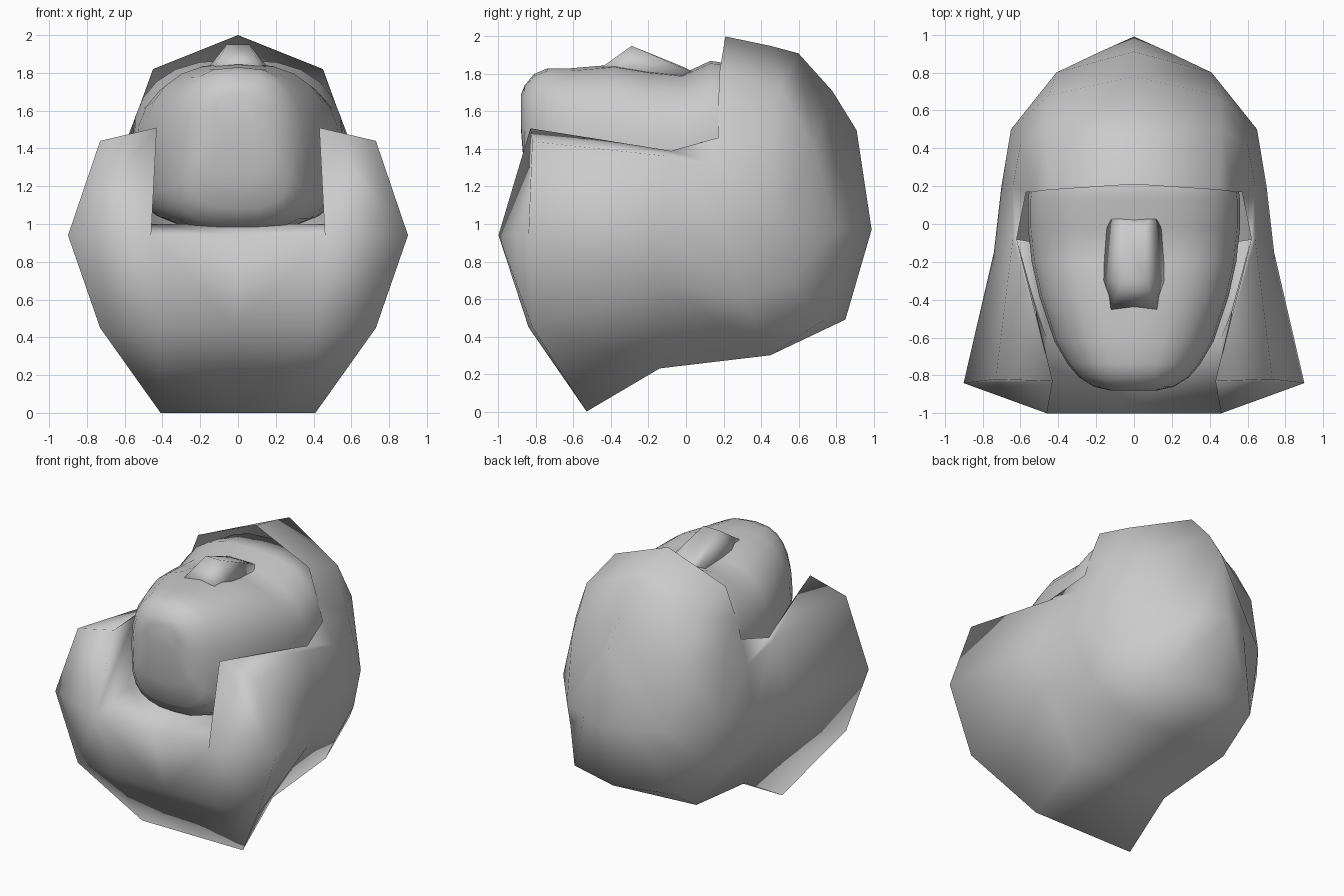
import bpy
import bmesh
import math

cube = bpy.data.objects.get("Cube")
if cube:
    bpy.data.objects.remove(cube, do_unlink=True)

# One plain material
grey = bpy.data.materials.new("plain grey")
grey.use_nodes = True
colour = (0.6, 0.6, 0.6, 1)
grey.diffuse_color = colour
grey.node_tree.nodes["Principled BSDF"].inputs["Base Color"].default_value = colour


def loft(bm, sections):
    """Bridge neighbouring sections that have equal point counts."""
    rows = [[bm.verts.new(p) for p in section] for section in sections]
    for a, b in zip(rows, rows[1:]):
        for i in range(len(a) - 1):
            bm.faces.new((a[i], a[i + 1], b[i + 1], b[i]))
    return rows


def finish(bm, name, mirror=False):
    """Clean the mesh, make the object and shade it smooth."""
    bmesh.ops.remove_doubles(bm, verts=bm.verts, dist=0.001)
    if mirror:
        half = bm.verts[:] + bm.edges[:] + bm.faces[:]
        bmesh.ops.mirror(bm, geom=half, axis='X', merge_dist=0.001)
    bmesh.ops.recalc_face_normals(bm, faces=bm.faces)
    for face in bm.faces:
        face.smooth = True
    mesh = bpy.data.meshes.new(name)
    bm.to_mesh(mesh)
    bm.free()
    mesh.materials.append(grey)
    obj = bpy.data.objects.new(name, mesh)
    bpy.context.collection.objects.link(obj)


# Hood: half cross-sections running from the face opening to the underside
collar = [(.43, -.83, 1.51), (.73, -.82, 1.44), (.9, -.84, .94),
          (.73, -.82, .45), (.41, -.53, 0), (0, -.53, 0)]
cheek = [(.62, -.08, 1.39), (.64, -.08, 1.36), (.74, -.15, .94),
         (.65, -.12, .67), (.38, -.14, .23), (0, -.14, .23)]
temple = [(.57, .17, 1.46), (.64, .2, 1.3), (.7, .2, .96),
          (.61, .3, .6), (.4, .45, .3), (0, .45, .3)]
side = [(.53, .17, 1.6), (.6, .42, 1.42), (.65, .5, 1),
        (.55, .56, .68), (.39, .74, .49), (0, .85, .49)]
crown = [(.45, .18, 1.82), (.46, .5, 1.72), (.45, .68, 1.42),
         (.41, .8, .97), (.2, .9, .97), (0, .99, .97)]
ridge = [(0, .21, 2), (0, .45, 1.95), (0, .6, 1.91),
         (0, .78, 1.71), (0, .91, 1.5), (0, .99, .97)]
bm = bmesh.new()
loft(bm, [collar, cheek, temple, side, crown, ridge])

# Front of the collar: upright flap, curved chest panel and floor under the chin
lip, belly = (.46, -1, .94), (.42, -.84, .45)
loft(bm, [(collar[0], lip, belly, collar[4]),
          (collar[1], collar[2], collar[3], collar[4])])
floor = [(.5, -.1, 1.0), (.46, -.6, 1.0)]
edge = floor + [lip, belly, collar[4]]
loft(bm, [edge, [(0, y, z) for x, y, z in edge]])

# Inner wall of the opening, from the rim down to the floor
loft(bm, [(lip, floor[1], floor[0]), (collar[0], (.52, -.45, 1.45), cheek[0])])
finish(bm, "hood", mirror=True)

# Head lying on its back: rounded sections as (y, half width, top, bottom)
stations = [(-.88, .12, 1.69, 1.5), (-.86, .21, 1.74, 1.25), (-.81, .29, 1.8, 1.08),
            (-.74, .35, 1.83, .99), (-.62, .42, 1.83, .96), (-.38, .5, 1.85, .96),
            (-.2, .54, 1.82, .97), (-.02, .56, 1.8, .98), (.13, .56, 1.87, 1.0),
            (.4, .52, 1.83, 1.0)]
STEPS = 24


def power(value, exponent):
    return math.copysign(abs(value) ** exponent, value)


sections = []
for y, width, top, bottom in stations:
    middle, height = (top + bottom) / 2, (top - bottom) / 2
    ring = []
    for i in range(STEPS + 1):
        a = math.tau * i / STEPS
        up = math.cos(a)
        squareness = .9 if up > 0 else .5
        ring.append((width * power(math.sin(a), .75), y,
                     middle + height * power(up, squareness)))
    sections.append(ring)
bm = bmesh.new()
rows = loft(bm, sections)
bm.faces.new(rows[0][:-1])
bm.faces.new(rows[-1][:-1])
finish(bm, "head")

# Nose: a low wedge with a broad base and a narrow bridge
bm = bmesh.new()
for x, y, z in [(.06, -.29, 1.95), (.07, -.38, 1.88), (.18, -.3, 1.8),
                (.05, -.02, 1.84), (.13, .08, 1.79), (.14, -.5, 1.8)]:
    for s in (-1, 1):
        bm.verts.new((s * x, y, z))
bmesh.ops.convex_hull(bm, input=bm.verts)
finish(bm, "nose")
